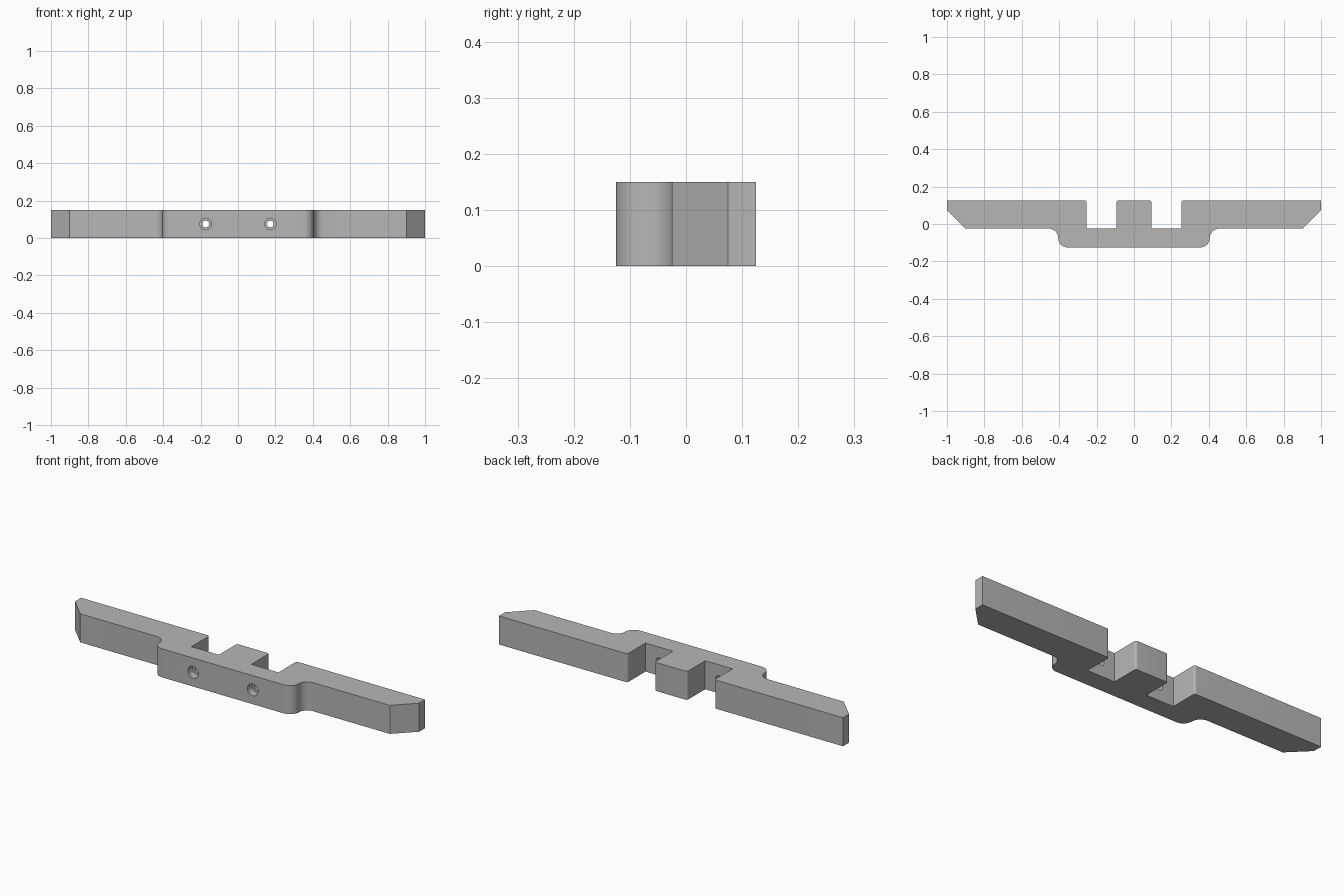
import bpy, bmesh, math
from mathutils import Vector, Matrix

cube = bpy.data.objects.get("Cube")
if cube:
    bpy.data.objects.remove(cube, do_unlink=True)

HEIGHT = 0.15
FRONT, STEP, BACK = -0.125, -0.025, 0.125

grey = bpy.data.materials.new("plain grey")
grey.use_nodes = True
grey.diffuse_color = (0.47, 0.47, 0.47, 1)
grey.node_tree.nodes["Principled BSDF"].inputs["Base Color"].default_value = (0.47, 0.47, 0.47, 1)


def rounded(points, steps=10):
    """Replace each corner (x, y, radius) of a closed outline by a tangent arc."""
    out = []
    for i, (x, y, r) in enumerate(points):
        p = Vector((x, y))
        if r == 0:
            out.append(p)
            continue
        a = (Vector(points[i - 1][:2]) - p).normalized()
        b = (Vector(points[(i + 1) % len(points)][:2]) - p).normalized()
        # all rounded corners here are right angles
        centre = p + (a + b) * r
        for k in range(steps + 1):
            t = k / steps * math.pi / 2
            out.append(centre - b * r * math.cos(t) - a * r * math.sin(t))
    return out


def finish(name, bm):
    bmesh.ops.recalc_face_normals(bm, faces=bm.faces)
    mesh = bpy.data.meshes.new(name)
    bm.to_mesh(mesh)
    bm.free()
    mesh.materials.append(grey)
    obj = bpy.data.objects.new(name, mesh)
    bpy.context.collection.objects.link(obj)
    return obj


# Bar outline: right half from the front middle round to the back middle, then mirrored
half = [(0.405, FRONT, 0.05), (0.405, STEP, 0.05), (0.9, STEP, 0), (1, 0.075, 0),
        (1, BACK, 0), (0.253, BACK, 0.01), (0.253, STEP, 0),
        (0.094, STEP, 0), (0.094, BACK, 0.01)]
outline = rounded(half + [(-x, y, r) for x, y, r in reversed(half)])

bm = bmesh.new()
base = bm.faces.new([bm.verts.new((p.x, p.y, 0)) for p in outline])
top = bmesh.ops.extrude_face_region(bm, geom=[base])["geom"]
bmesh.ops.translate(bm, vec=(0, 0, HEIGHT),
                    verts=[v for v in top if isinstance(v, bmesh.types.BMVert)])
bar = finish("mounting_bar", bm)


# Stepped screw holes running from the front into the slots
def hole_cutter(name, x, radius, y0, y1):
    bm = bmesh.new()
    place = Matrix.Translation((x, (y0 + y1) / 2, HEIGHT / 2)) @ Matrix.Rotation(math.pi / 2, 4, "X")
    bmesh.ops.create_cone(bm, cap_ends=True, segments=32, radius1=radius,
                          radius2=radius, depth=y1 - y0, matrix=place)
    obj = finish(name, bm)
    obj.hide_render = True
    return obj


bpy.ops.object.select_all(action="DESELECT")
bpy.context.view_layer.objects.active = bar
bar.select_set(True)
for side, x in (("right", -0.173), ("left", 0.173)):
    for kind, radius, end in (("screw_hole", 0.018, 0.02), ("screw_head_recess", 0.031, -0.085)):
        cutter = hole_cutter(f"{side}_{kind}", x, radius, FRONT - 0.02, end)
        mod = bar.modifiers.new(cutter.name, "BOOLEAN")
        mod.operation = "DIFFERENCE"
        mod.solver = "EXACT"
        mod.object = cutter
        bpy.ops.object.modifier_apply(modifier=mod.name)
        bpy.data.objects.remove(cutter, do_unlink=True)

bpy.ops.object.shade_smooth_by_angle(angle=math.radians(30))
